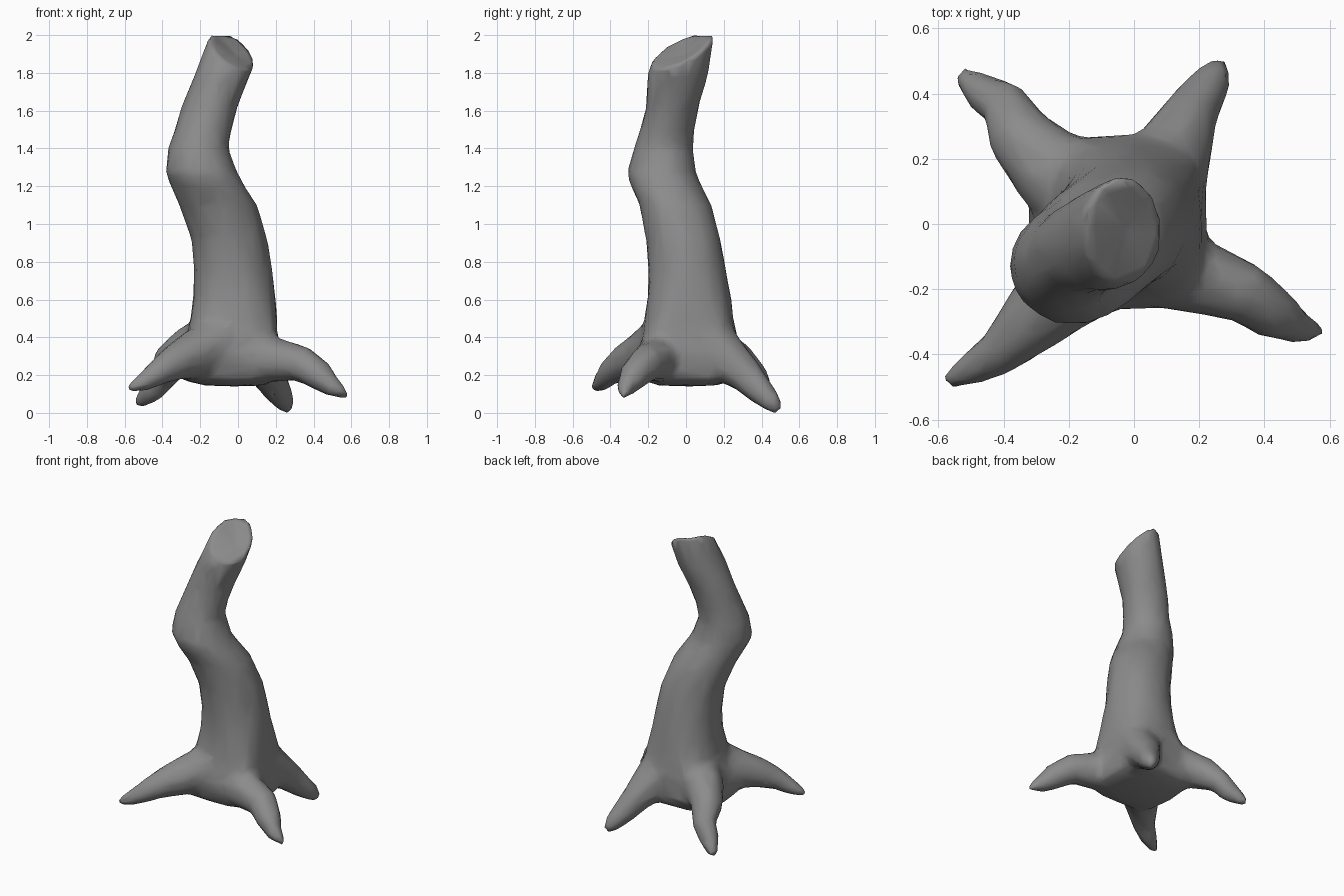
import bpy, bmesh, math, random
from mathutils import Vector

random.seed(4)
if "Cube" in bpy.data.objects:
    bpy.data.objects.remove(bpy.data.objects["Cube"], do_unlink=True)

bark = bpy.data.materials.new("grey_bark")
bark.use_nodes = True
GREY = (0.26, 0.26, 0.26, 1)
bark.diffuse_color = GREY
bark.node_tree.nodes["Principled BSDF"].inputs["Base Color"].default_value = GREY

SIDES = 20
ANGLES = [math.tau * i / SIDES for i in range(SIDES)]
bm = bmesh.new()


def loft(rings, start, end):
    """Skin a list of point rings and close both ends with a fan."""
    loops = [[bm.verts.new(p) for p in ring] for ring in rings]
    for a, b in zip(loops, loops[1:]):
        for i in range(SIDES):
            j = (i + 1) % SIDES
            bm.faces.new((a[i], a[j], b[j], b[i]))
    for loop, tip, flip in ((loops[0], start, True), (loops[-1], end, False)):
        centre = bm.verts.new(tip)
        for i in range(SIDES):
            pair = [loop[i], loop[(i + 1) % SIDES]]
            if flip:
                pair.reverse()
            bm.faces.new(pair + [centre])


def trunk_ring(z, x0, x1, y0, y1, power=2):
    """Rounded ring; a higher power makes it squarer."""
    ring = []
    for a in ANGLES:
        k = random.uniform(0.98, 1.02) / 2
        c, s = [math.copysign(abs(t) ** (2 / power), t) for t in (math.cos(a), math.sin(a))]
        ring.append(Vector(((x0 + x1) / 2 + (x1 - x0) * k * c,
                            (y0 + y1) / 2 + (y1 - y0) * k * s, z)))
    return ring


# Trunk: height, left/right and front/back limits, squareness
trunk = [trunk_ring(*r) for r in (
    (0.145, -0.18, 0.14, -0.15, 0.17, 2.5),
    (0.175, -0.3, 0.21, -0.24, 0.25, 3.5),
    (0.24, -0.33, 0.22, -0.26, 0.27, 4),
    (0.32, -0.31, 0.225, -0.26, 0.275, 4),
    (0.4, -0.28, 0.215, -0.24, 0.27, 3.4),
    (0.5, -0.255, 0.21, -0.22, 0.255, 2.7),
    (0.62, -0.24, 0.2, -0.205, 0.235, 2.3),
    (0.76, -0.235, 0.18, -0.2, 0.215),
    (0.92, -0.25, 0.155, -0.21, 0.185),
    (1.1, -0.31, 0.1, -0.25, 0.135),
    (1.2, -0.355, 0.04, -0.295, 0.085),
    (1.27, -0.385, 0.0, -0.315, 0.055),
    (1.4, -0.37, -0.05, -0.275, 0.04),
    (1.5, -0.335, -0.035, -0.245, 0.045),
    (1.62, -0.3, 0.0, -0.21, 0.07),
    (1.78, -0.235, 0.06, -0.205, 0.115))]

# Slanted break at the top
rim = trunk_ring(0, -0.155, 0.095, -0.19, 0.15)
for p in rim:
    p.z = min(2.01, 2.01 - 0.55 * (p.x + 0.1) + 0.5 * (p.y - 0.07))
trunk.append(rim)
loft(trunk, (-0.02, 0.02, 0.14), (-0.01, 0.0, 1.89))


# Roots: path points with a radius each
def root(*path):
    pts = [Vector(p[:3]) for p in path]
    rings = []
    for i, p in enumerate(path):
        along = (pts[min(i + 1, len(pts) - 1)] - pts[max(i - 1, 0)]).normalized()
        side = along.cross(Vector((0, 0, 1))).normalized()
        up = side.cross(along)
        rings.append([pts[i] + p[3] * random.uniform(0.95, 1.05)
                      * (side * math.cos(a) - up * math.sin(a)) for a in ANGLES])
    loft(rings, pts[0], pts[-1] + (pts[-1] - pts[-2]).normalized() * 0.025)


# Front left, front right, back right and back left roots
root((0.05, -0.1, 0.32, 0.15), (0.2, -0.165, 0.28, 0.115), (0.34, -0.21, 0.26, 0.095),
     (0.43, -0.275, 0.2, 0.08), (0.51, -0.32, 0.13, 0.05), (0.575, -0.335, 0.095, 0.022))
root((-0.1, -0.1, 0.36, 0.17), (-0.23, -0.215, 0.31, 0.13), (-0.34, -0.325, 0.265, 0.095),
     (-0.42, -0.4, 0.215, 0.07), (-0.49, -0.44, 0.17, 0.055), (-0.57, -0.48, 0.13, 0.028))
root((-0.1, 0.08, 0.38, 0.17), (-0.26, 0.17, 0.32, 0.13), (-0.355, 0.275, 0.27, 0.1),
     (-0.395, 0.365, 0.19, 0.075), (-0.455, 0.395, 0.12, 0.065), (-0.525, 0.455, 0.05, 0.034))
root((0.05, 0.08, 0.4, 0.17), (0.12, 0.22, 0.28, 0.125), (0.165, 0.32, 0.195, 0.093),
     (0.205, 0.39, 0.12, 0.075), (0.245, 0.445, 0.065, 0.058), (0.265, 0.485, 0.02, 0.034))

bmesh.ops.recalc_face_normals(bm, faces=bm.faces)
mesh = bpy.data.meshes.new("tree_stump")
bm.to_mesh(mesh)
bm.free()
mesh.materials.append(bark)
stump = bpy.data.objects.new("tree_stump", mesh)
bpy.context.collection.objects.link(stump)

# Fuse trunk and roots, soften the joins, then thin to a low-poly skin
fuse = stump.modifiers.new("fuse", "REMESH")
fuse.mode = "VOXEL"
fuse.voxel_size = 0.02
fuse.use_smooth_shade = True
soften = stump.modifiers.new("soften", "SMOOTH")
soften.factor = 0.5
soften.iterations = 9
thin = stump.modifiers.new("thin", "DECIMATE")
thin.ratio = 0.09
